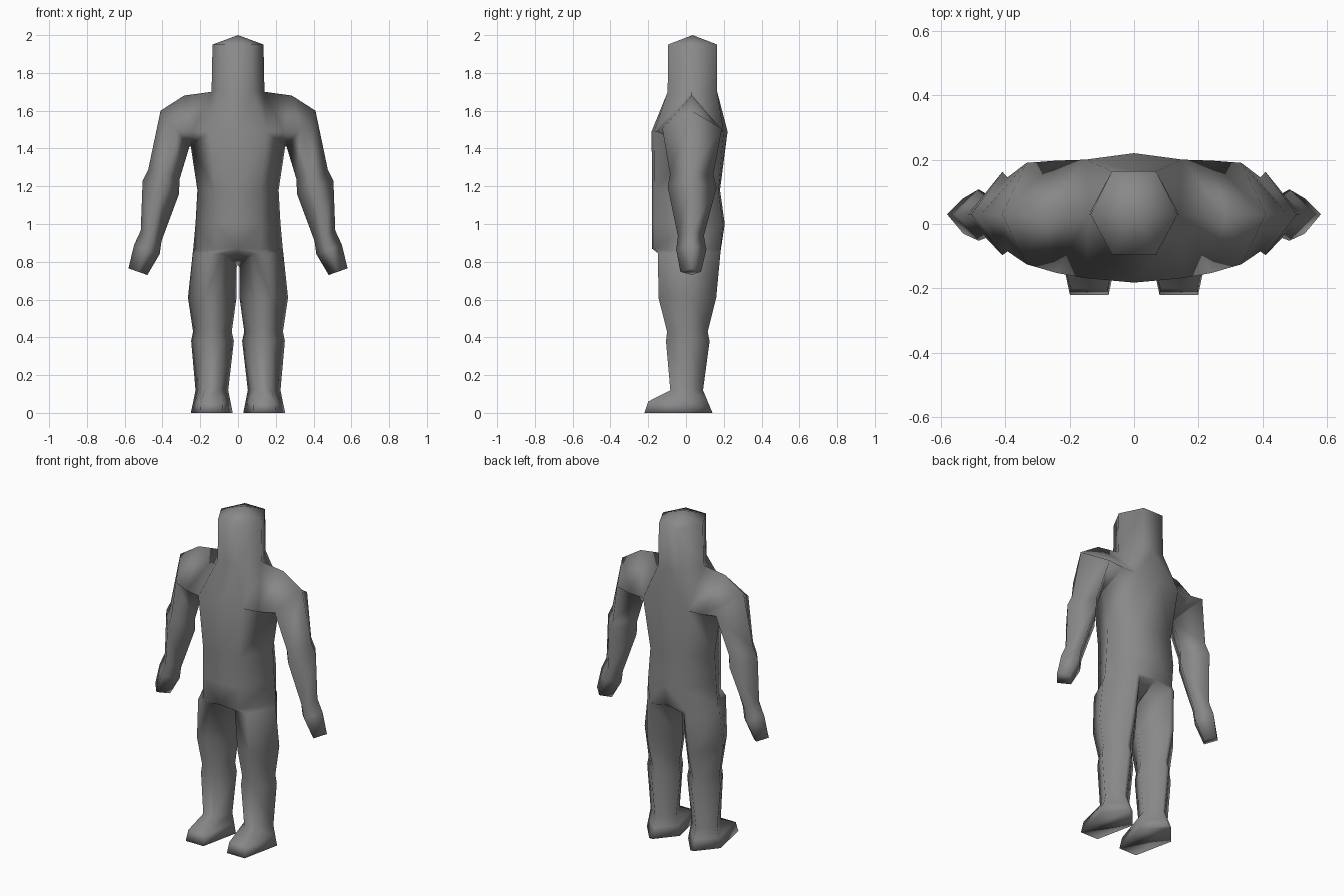
import bpy, bmesh

if "Cube" in bpy.data.objects:
    bpy.data.objects.remove(bpy.data.objects["Cube"])

grey = bpy.data.materials.new("plain grey")
grey.diffuse_color = (0.25, 0.25, 0.25, 1)
grey.use_nodes = True
grey.node_tree.nodes["Principled BSDF"].inputs["Base Color"].default_value = grey.diffuse_color

bm = bmesh.new()
MID_Y = 0.03


def face(points):
    bm.faces.new([bm.verts.new(p) for p in points])


def skin(rings, closed=True):
    """Join a stack of rings with quads."""
    for a, b in zip(rings, rings[1:]):
        n = len(a)
        for i in range(n if closed else n - 1):
            j = (i + 1) % n
            face((a[i], a[j], b[j], b[i]))


def tip(ring, point):
    """Close a ring to a point."""
    for i in range(len(ring)):
        face((ring[i], ring[(i + 1) % len(ring)], point))


def half_ring(s, z, side, flat, front_mid, front, back, back_mid, side_z=None):
    """Half a body section: middle front, front corner, side, back corner, middle back."""
    return [(0, front_mid, z), (s * flat, front, z),
            (s * side, MID_Y, side_z or z),
            (s * flat, back, z), (0, back_mid, z)]


def arm_ring(s, outer, inner, front, back):
    """Diamond from an outer and inner (x, z) pair plus front and back depth."""
    mx, mz = (outer[0] + inner[0]) / 2, (outer[1] + inner[1]) / 2
    return [(s * outer[0], MID_Y, outer[1]), (s * mx, front, mz),
            (s * inner[0], MID_Y, inner[1]), (s * mx, back, mz)]


def leg_ring(s, z, inner, outer, front, back, f, inner_z=None):
    """Section with side points, a front edge (half width f) and a nearly pointed back."""
    c, w = (inner + outer) / 2, outer - inner
    return [(s * (c - f * w), front, z), (s * (c + f * w), front, z),
            (s * outer, 0.02, z), (s * (c + 0.05 * w), back, z),
            (s * (c - 0.05 * w), back, z), (s * inner, 0.02, inner_z or z)]


for s in (1, -1):
    # torso
    hips = half_ring(s, 0.87, 0.237, 0.12, -0.18, -0.165, 0.183, 0.185)
    chest = half_ring(s, 1.49, 0.25, 0.15, -0.182, -0.168, 0.2, 0.22, 1.41)
    neck = half_ring(s, 1.70, 0.14, 0.07, -0.097, -0.097, 0.165, 0.165)
    crown = half_ring(s, 1.95, 0.135, 0.068, -0.095, -0.095, 0.165, 0.165)
    skin([hips,
          half_ring(s, 1.00, 0.225, 0.12, -0.18, -0.165, 0.195, 0.205),
          half_ring(s, 1.18, 0.215, 0.12, -0.18, -0.165, 0.172, 0.18),
          chest], closed=False)

    # upper chest and back around the shoulder opening
    face((chest[0], chest[1], neck[1], neck[0]))
    face((chest[1], neck[2], neck[1]))
    face((chest[3], neck[3], neck[2]))
    face((chest[3], chest[4], neck[4], neck[3]))

    # head
    skin([neck, crown], closed=False)
    for a, b in zip(crown, crown[1:]):
        face((a, b, (0, 0.035, 2.0)))

    # shoulder, arm and hand
    hand_end = arm_ring(s, (0.58, 0.765), (0.48, 0.73), -0.03, 0.08)
    skin([[neck[2], chest[1], chest[2], chest[3]],
          [(s * 0.285, MID_Y, 1.68), (s * 0.24, -0.152, 1.49),
           (s * 0.253, MID_Y, 1.411), (s * 0.24, 0.197, 1.49)],
          arm_ring(s, (0.41, 1.60), (0.257, 1.41), -0.125, 0.19),
          arm_ring(s, (0.475, 1.29), (0.31, 1.235), -0.085, 0.145),
          arm_ring(s, (0.505, 1.23), (0.312, 1.16), -0.097, 0.162),
          arm_ring(s, (0.515, 0.965), (0.405, 0.91), -0.043, 0.095),
          arm_ring(s, (0.55, 0.89), (0.415, 0.84), -0.052, 0.108),
          hand_end])
    face(hand_end)

    # leg and foot
    sole = leg_ring(s, 0.0, 0.028, 0.25, -0.22, 0.14, 0.27)
    skin([hips + [(0, MID_Y, 0.79)],
          leg_ring(s, 0.845, 0.007, 0.240, -0.148, 0.182, 0.18, 0.77),
          leg_ring(s, 0.61, 0.008, 0.265, -0.146, 0.16, 0.15),
          leg_ring(s, 0.43, 0.033, 0.238, -0.100, 0.115, 0.18),
          leg_ring(s, 0.38, 0.022, 0.248, -0.106, 0.125, 0.18),
          leg_ring(s, 0.12, 0.052, 0.225, -0.083, 0.09, 0.22),
          leg_ring(s, 0.06, 0.040, 0.237, -0.20, 0.115, 0.29),
          sole])
    face(sole)

# weld everything into one skin
bmesh.ops.remove_doubles(bm, verts=bm.verts, dist=0.0005)
bmesh.ops.recalc_face_normals(bm, faces=bm.faces)
mesh = bpy.data.meshes.new("body")
bm.to_mesh(mesh)
bm.free()
mesh.materials.append(grey)
body = bpy.data.objects.new("body", mesh)
bpy.context.collection.objects.link(body)
bpy.context.view_layer.objects.active = body
body.select_set(True)
bpy.ops.object.shade_smooth()
